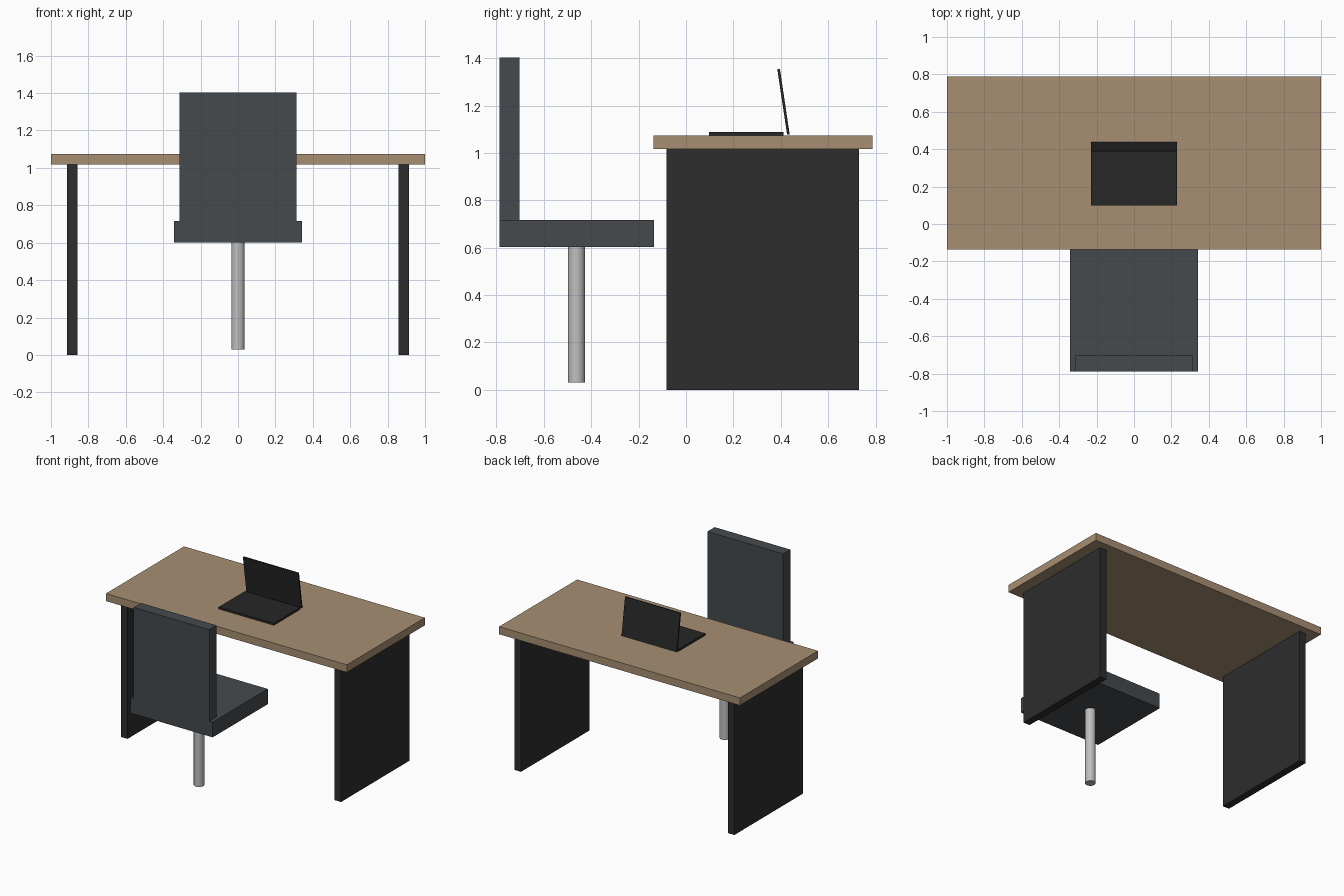
import bpy
import math
from mathutils import Vector

if "Cube" in bpy.data.objects:
    bpy.data.objects.remove(bpy.data.objects["Cube"])


def material(name, rgb):
    m = bpy.data.materials.new(name)
    m.diffuse_color = (*rgb, 1)
    m.use_nodes = True
    m.node_tree.nodes["Principled BSDF"].inputs["Base Color"].default_value = m.diffuse_color
    return m


wood = material("wood", (0.39, 0.275, 0.17))
black = material("black panel", (0.026, 0.026, 0.026))
dark = material("laptop black", (0.02, 0.02, 0.02))
slate = material("slate upholstery", (0.06, 0.068, 0.076))
silver = material("silver metal", (0.52, 0.52, 0.52))


def box(name, low, high, mat):
    """Box between two opposite corners."""
    low, high = Vector(low), Vector(high)
    bpy.ops.mesh.primitive_cube_add(size=1, location=(low + high) / 2)
    ob = bpy.context.object
    ob.name = name
    ob.scale = high - low
    bpy.ops.object.transform_apply(location=False, rotation=False, scale=True)
    ob.data.materials.append(mat)
    return ob


# Desk: top and two side panels
box("desk_top", (-1, -0.137, 1.017), (1, 0.788, 1.074), wood)
for side, x in (("left", -0.886), ("right", 0.886)):
    box(side + "_desk_panel", (x - 0.027, -0.082, 0), (x + 0.027, 0.73, 1.017), black)

# Chair: seat, backrest and post
box("seat", (-0.342, -0.788, 0.602), (0.342, -0.135, 0.716), slate)
box("backrest", (-0.314, -0.788, 0.716), (0.314, -0.702, 1.402), slate)
bpy.ops.mesh.primitive_cylinder_add(vertices=32, radius=0.036, depth=0.572,
                                    location=(0, -0.462, 0.316))
post = bpy.context.object
post.name = "chair_post"
post.data.materials.append(silver)
bpy.ops.object.shade_smooth_by_angle(angle=math.radians(40))

# Laptop: base and tilted screen
box("laptop_base", (-0.229, 0.098, 1.074), (0.229, 0.411, 1.089), dark)
screen = box("laptop_screen", (-0.229, 0.406, 1.076), (0.229, 0.417, 1.356), dark)
screen.rotation_euler.x = math.radians(8.5)
